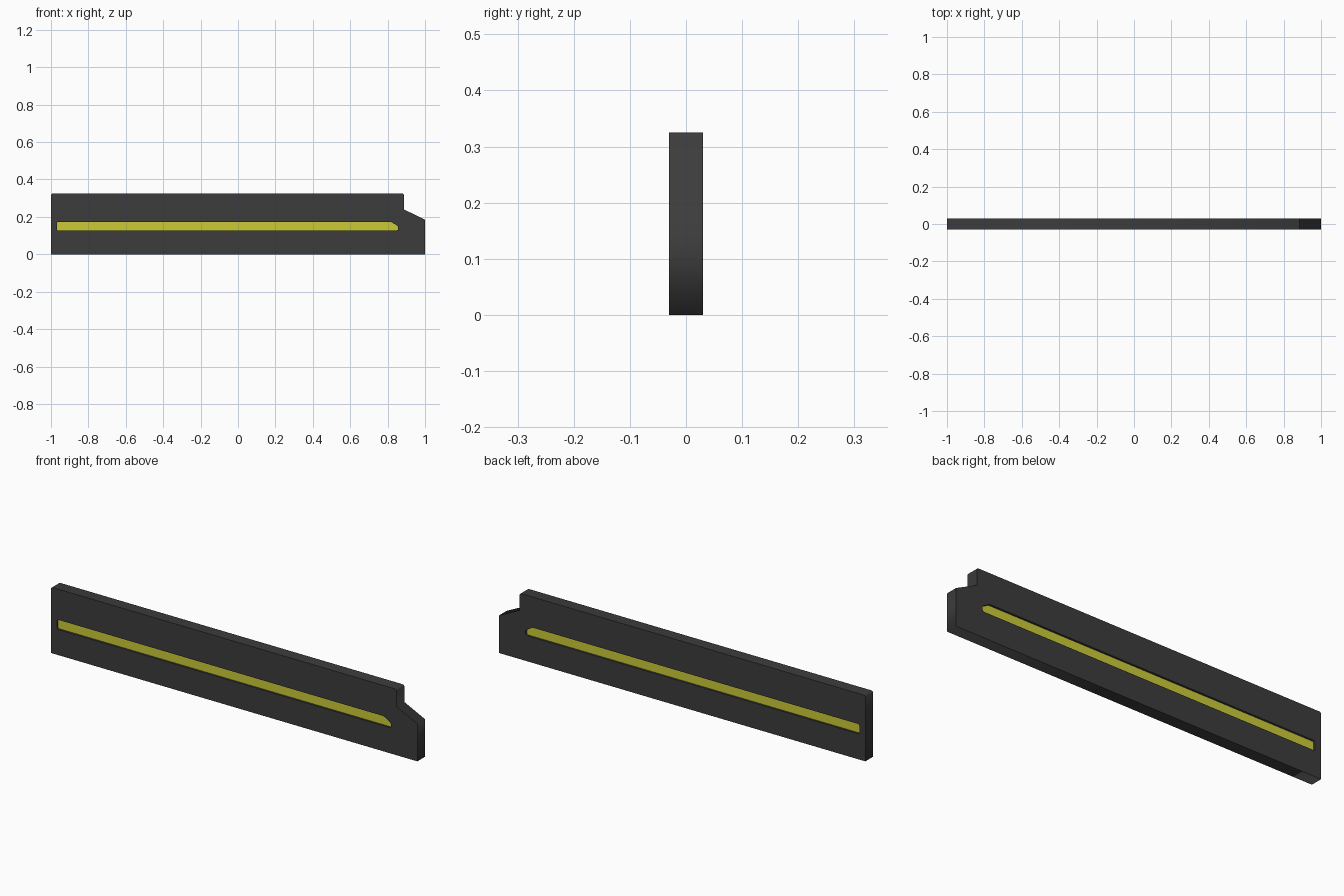
import bpy
import math

if "Cube" in bpy.data.objects:
    bpy.data.objects.remove(bpy.data.objects["Cube"])


def material(name, color):
    m = bpy.data.materials.new(name)
    m.diffuse_color = (*color, 1.0)
    m.use_nodes = True
    m.node_tree.nodes["Principled BSDF"].inputs["Base Color"].default_value = m.diffuse_color
    return m


def slab(name, outlines, half_depth, mat):
    """Extrude closed x-z outlines along y; inner outlines become holes."""
    curve = bpy.data.curves.new(name, 'CURVE')
    curve.dimensions = '2D'
    curve.fill_mode = 'BOTH'
    curve.extrude = half_depth
    for pts in outlines:
        s = curve.splines.new('POLY')
        s.points.add(len(pts) - 1)
        for p, (x, z) in zip(s.points, pts):
            p.co = (x, z, 0, 1)
        s.use_cyclic_u = True
    curve.materials.append(mat)
    ob = bpy.data.objects.new(name, curve)
    bpy.context.collection.objects.link(ob)
    ob.rotation_euler = (math.radians(90), 0, 0)
    bpy.ops.object.select_all(action='DESELECT')
    ob.select_set(True)
    bpy.context.view_layer.objects.active = ob
    bpy.ops.object.convert(target='MESH')
    bpy.ops.object.transform_apply(rotation=True)
    return ob


charcoal = material("charcoal", (0.045, 0.045, 0.045))
yellow = material("yellow", (0.6, 0.6, 0.04))

# Plate outline with a stepped, sloping right end
plate = [(-1, 0), (1, 0), (1, 0.185), (0.887, 0.24), (0.887, 0.319),
         (0.881, 0.325), (-0.994, 0.325), (-1, 0.319)]

# Long slot, slanted at its upper right corner
slot = [(-0.962, 0.126), (0.848, 0.126), (0.855, 0.132), (0.855, 0.148),
        (0.845, 0.158), (0.815, 0.174), (-0.962, 0.174),
        (-0.968, 0.168), (-0.968, 0.132)]

slab("plate", [plate, slot], 0.03, charcoal)

# Yellow insert, recessed on both sides of the slot
slab("slot_insert", [slot], 0.02, yellow)
